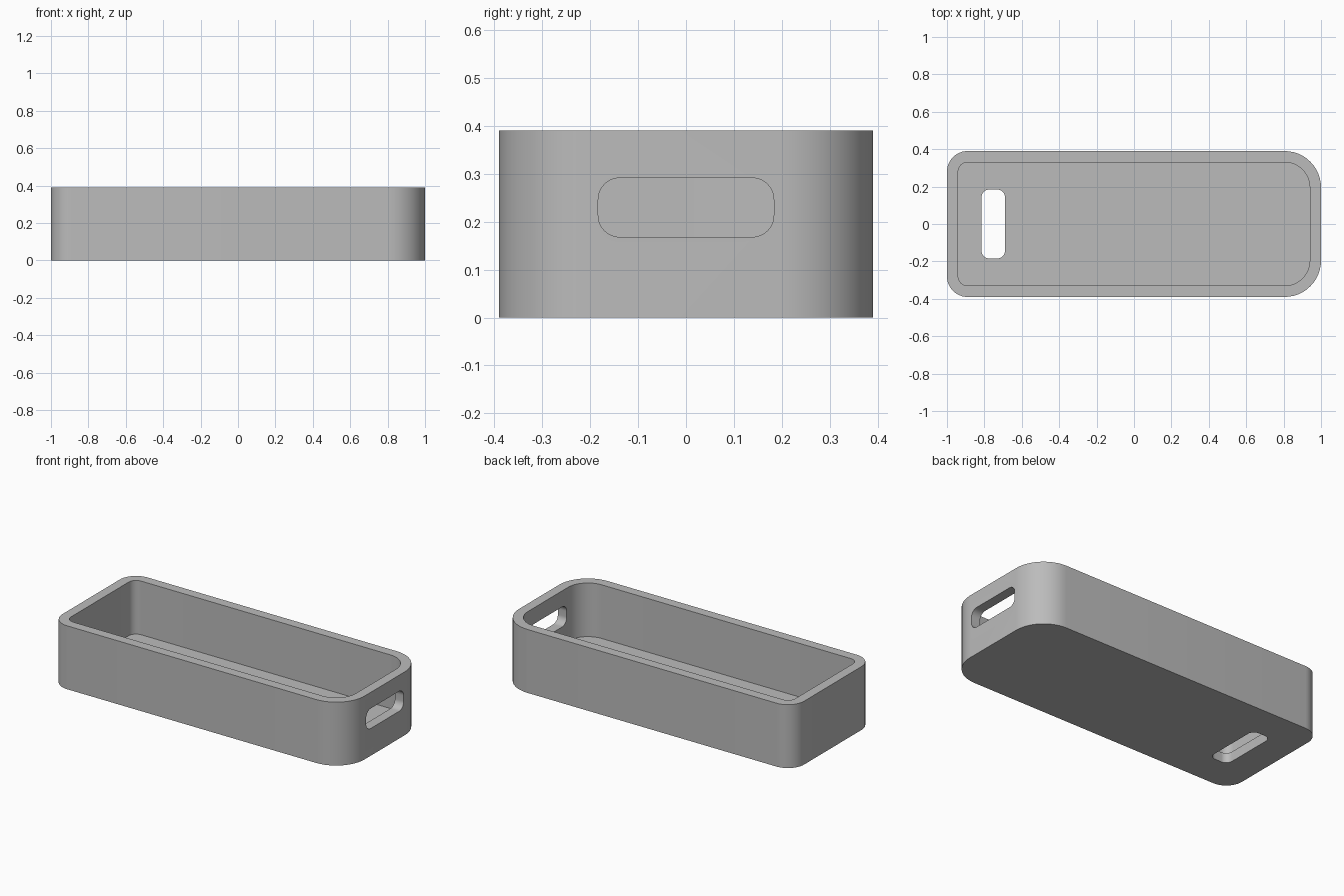
import bpy, bmesh
from math import pi, sin, cos, radians
from mathutils import Matrix, Vector

cube = bpy.data.objects.get("Cube")
if cube:
    bpy.data.objects.remove(cube, do_unlink=True)

grey = bpy.data.materials.new("mid grey")
grey.use_nodes = True
COLOUR = (0.5, 0.5, 0.5, 1)
grey.diffuse_color = COLOUR
grey.node_tree.nodes["Principled BSDF"].inputs["Base Color"].default_value = COLOUR


def rounded_outline(x0, x1, y0, y1, r_left, r_right, steps=12):
    """Counter-clockwise rounded rectangle with separate end radii."""
    corners = [(x1 - r_right, y1 - r_right, r_right), (x0 + r_left, y1 - r_left, r_left),
               (x0 + r_left, y0 + r_left, r_left), (x1 - r_right, y0 + r_right, r_right)]
    points = []
    for quarter, (cx, cy, r) in enumerate(corners):
        for i in range(steps + 1):
            a = (quarter + i / steps) * pi / 2
            points.append((cx + r * cos(a), cy + r * sin(a)))
    return points


def prism(name, outline, low, high, turn=None):
    """Extrude an outline from low to high, optionally turned afterwards."""
    bm = bmesh.new()
    base = bm.faces.new([bm.verts.new((x, y, low)) for x, y in outline])
    top = bmesh.ops.extrude_face_region(bm, geom=[base])["geom"]
    bmesh.ops.translate(bm, vec=Vector((0, 0, high - low)),
                        verts=[v for v in top if isinstance(v, bmesh.types.BMVert)])
    if turn:
        bmesh.ops.transform(bm, matrix=turn, verts=bm.verts)
    bmesh.ops.recalc_face_normals(bm, faces=bm.faces)
    mesh = bpy.data.meshes.new(name)
    bm.to_mesh(mesh)
    bm.free()
    mesh.materials.append(grey)
    ob = bpy.data.objects.new(name, mesh)
    bpy.context.scene.collection.objects.link(ob)
    return ob


HEIGHT, FLOOR, WALL = 0.39, 0.06, 0.06

# Outer body, with larger corners at the right-hand end
tray = prism("tray", rounded_outline(-1, 1, -0.39, 0.39, 0.11, 0.195), 0, HEIGHT)

# Hollow, floor slot and end handle slot
hollow = prism("hollow_cutter",
               rounded_outline(-1 + WALL, 1 - WALL, -0.39 + WALL, 0.39 - WALL, 0.05, 0.135),
               FLOOR, HEIGHT + 0.1)
floor_slot = prism("floor_slot_cutter",
                   rounded_outline(-0.815, -0.69, -0.184, 0.184, 0.04, 0.04), -0.1, 0.15)
to_x_axis = Matrix(((0, 0, 1, 0), (1, 0, 0, 0), (0, 1, 0, 0), (0, 0, 0, 1)))
handle_slot = prism("handle_slot_cutter",
                    rounded_outline(-0.183, 0.183, 0.168, 0.291, 0.045, 0.045),
                    0.85, 1.1, to_x_axis)

bpy.ops.object.select_all(action="DESELECT")
bpy.context.view_layer.objects.active = tray
tray.select_set(True)
for cutter in (hollow, floor_slot, handle_slot):
    cutter.hide_render = True
    cut = tray.modifiers.new(cutter.name, "BOOLEAN")
    cut.operation = "DIFFERENCE"
    cut.solver = "EXACT"
    cut.object = cutter
    bpy.ops.object.modifier_apply(modifier=cut.name)
    bpy.data.objects.remove(cutter, do_unlink=True)

bpy.ops.object.shade_smooth_by_angle(angle=radians(30))
